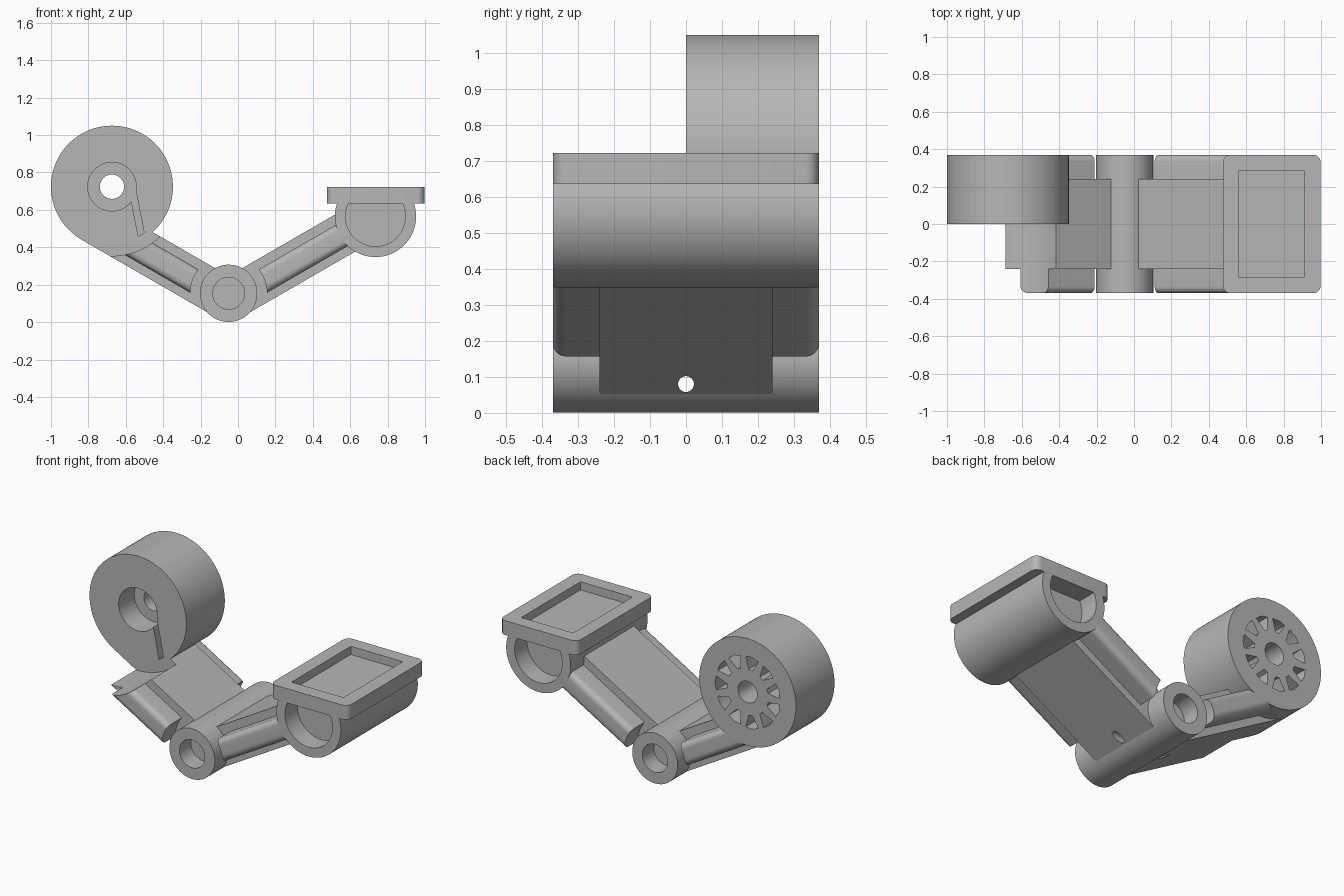
import bpy, bmesh
from math import sin, cos, pi, asin, radians
from mathutils import Matrix

if "Cube" in bpy.data.objects:
    bpy.data.objects.remove(bpy.data.objects["Cube"])

grey = bpy.data.materials.new("plain grey")
grey.use_nodes = True
grey.diffuse_color = (0.47, 0.47, 0.47, 1)
grey.node_tree.nodes["Principled BSDF"].inputs["Base Color"].default_value = grey.diffuse_color

PIVOT = (-0.05, 0.154)
WHEEL = (-0.674, 0.724)
POD = (0.735, 0.565)
HALF = 0.37          # half width of the whole bracket
SLAB = 0.24          # half width of the arm core


def make(name, bm):
    bmesh.ops.recalc_face_normals(bm, faces=bm.faces)
    mesh = bpy.data.meshes.new(name)
    bm.to_mesh(mesh)
    bm.free()
    mesh.materials.append(grey)
    ob = bpy.data.objects.new(name, mesh)
    bpy.context.collection.objects.link(ob)
    return ob


def prism(name, pts, y0, y1, round_side=0):
    """Extrude an xz outline along y; optionally round the long outer edges."""
    bm = bmesh.new()
    face = bm.faces.new([bm.verts.new((x, y0, z)) for x, z in pts])
    new = bmesh.ops.extrude_face_region(bm, geom=[face])["geom"]
    verts = [v for v in new if isinstance(v, bmesh.types.BMVert)]
    bmesh.ops.translate(bm, verts=verts, vec=(0, y1 - y0, 0))
    if round_side:
        outer = [e for e in bm.edges if all(abs(v.co.y - y1) < 1e-4 for v in e.verts)
                 and e.calc_length() > 0.2]
        bmesh.ops.bevel(bm, geom=outer, offset=round_side, segments=6,
                        profile=0.5, affect='EDGES')
    return make(name, bm)


def disc(c, r, n=96, cap=None):
    """Circle outline, or one cut flat at height cap."""
    if cap is None:
        return [(c[0] + r * cos(2 * pi * i / n), c[1] + r * sin(2 * pi * i / n))
                for i in range(n)]
    t = asin((cap - c[1]) / r)
    return [(c[0] + r * cos(a), c[1] + r * sin(a))
            for a in (pi - t + (pi + 2 * t) * i / n for i in range(n + 1))]


def block(name, x, y, z, radius=0):
    bm = bmesh.new()
    size = Matrix.Diagonal((x[1] - x[0], y[1] - y[0], z[1] - z[0], 1))
    mid = Matrix.Translation([(a + b) / 2 for a, b in (x, y, z)])
    bmesh.ops.create_cube(bm, size=1, matrix=mid @ size)
    if radius:
        posts = [e for e in bm.edges if abs(e.verts[0].co.z - e.verts[1].co.z) > 0.01]
        bmesh.ops.bevel(bm, geom=posts, offset=radius, segments=8, profile=0.5, affect='EDGES')
    return make(name, bm)


def cut(ob, *cutters):
    for c in cutters:
        mod = ob.modifiers.new("cut", 'BOOLEAN')
        mod.operation, mod.solver, mod.object = 'DIFFERENCE', 'EXACT', c
        bpy.context.view_layer.objects.active = ob
        bpy.ops.object.modifier_apply(modifier=mod.name)
        bpy.data.objects.remove(c)
    return ob


def cylinder_cut(c, r, y0, y1):
    return prism("cutter", disc(c, r), y0, y1)


def pin_hole():
    bm = bmesh.new()
    bmesh.ops.create_cone(bm, cap_ends=True, segments=32, radius1=0.022, radius2=0.022, depth=3,
                          matrix=Matrix.Translation((0, 0, 0.08)) @ Matrix.Rotation(pi / 2, 4, 'Y'))
    return make("cutter", bm)


def arm_rect(side, a0, a1, n0, n1):
    """Rectangle along an arm leaning 30 degrees: a along it, n across it."""
    c, s = cos(pi / 6), sin(pi / 6)
    return [(PIVOT[0] + side * (a * c - n * s), PIVOT[1] + a * s + n * c)
            for a, n in ((a0, n0), (a1, n0), (a1, n1), (a0, n1))]


parts = []

# Hinge barrel with blind bores and a cross pin hole
parts.append(cut(prism("hinge_barrel", disc(PIVOT, 0.153), -HALF, HALF),
                 cylinder_cut(PIVOT, 0.085, -1, -0.26),
                 cylinder_cut(PIVOT, 0.085, 0.26, 1), pin_hole()))

# Arms: a wide core with a rounded rail on each side
for label, side, length in (("left", 1, 0.71), ("right", -1, 0.826)):
    core = prism(label + "_arm_core", arm_rect(side, 0, length, -0.145, 0.08), -SLAB, SLAB)
    cut(core, pin_hole())
    rails = [prism(f"{label}_arm_{end}_rail", arm_rect(side, 0.05, length, -0.1, 0.03),
                   d * 0.2, d * HALF, 0.035) for end, d in (("front", -1), ("back", 1))]
    for rail in rails:
        cut(rail, cylinder_cut(PIVOT, 0.205, -1, 1))
    if side < 0:
        # clearance in the front half, seat for the wheel in the back half
        for ob in [core] + rails:
            cut(ob, cylinder_cut(WHEEL, 0.37, -1, 0), cylinder_cut(WHEEL, 0.3, -0.05, 1))
    parts += [core] + rails

# Pod with a D-shaped cavity in each end
parts.append(cut(prism("pod", disc(POD, 0.217, cap=0.65), -HALF, HALF),
                 prism("cutter", disc(POD, 0.16, cap=0.635), -1, -0.25),
                 prism("cutter", disc(POD, 0.16, cap=0.635), 0.25, 1)))

# Top plate with a rectangular recess
parts.append(cut(block("top_plate", (0.475, 0.998), (-HALF, HALF), (0.635, 0.722), 0.04),
                 block("cutter", (0.56, 0.91), (-0.285, 0.285), (0.672, 0.9))))

# Wheel: through hole, front counterbore and spring slot
wheel = prism("wheel", disc(WHEEL, 0.326, 128), 0, HALF)
slot = [(-0.548, 0.715), (-0.483, 0.38), (-0.517, 0.373), (-0.582, 0.708)]
cut(wheel, cylinder_cut(WHEEL, 0.065, -1, 1), cylinder_cut(WHEEL, 0.13, -1, 0.15),
    prism("cutter", slot, -1, 0.15))

# Ring of wedge pockets in the back of the wheel
TEETH = 11
for i in range(TEETH):
    mid = 2 * pi * i / TEETH
    wedge = [(WHEEL[0] + r * cos(mid + a), WHEEL[1] + r * sin(mid + a))
             for r, a in ((0.14, -0.09), (0.215, -0.2), (0.22, 0), (0.215, 0.2), (0.14, 0.09))]
    cut(wheel, prism("cutter", wedge, 0.28, 1))
parts.append(wheel)

# Smooth shading on the curved surfaces only
bpy.ops.object.select_all(action='DESELECT')
for ob in parts:
    ob.select_set(True)
bpy.context.view_layer.objects.active = parts[0]
bpy.ops.object.shade_smooth_by_angle(angle=radians(30))
